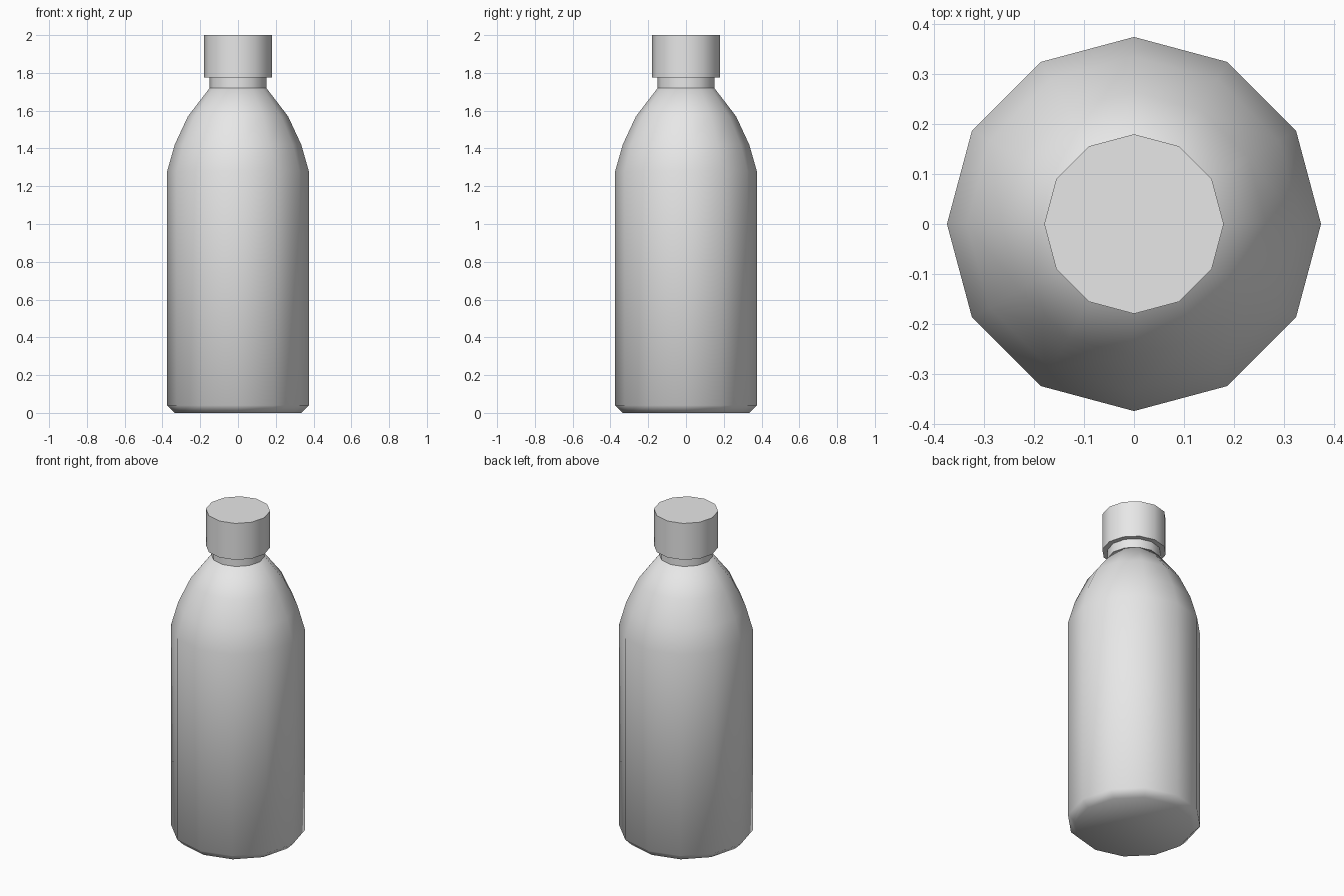
import bpy, bmesh, math

SIDES = 12

cube = bpy.data.objects.get("Cube")
if cube:
    bpy.data.objects.remove(cube, do_unlink=True)

grey = bpy.data.materials.new("light grey")
grey.use_nodes = True
grey.diffuse_color = (0.8, 0.8, 0.8, 1)
grey.node_tree.nodes["Principled BSDF"].inputs["Base Color"].default_value = (0.8, 0.8, 0.8, 1)


def turned(name, profile, smooth_angle):
    """Spin a (radius, height) profile around z and close both ends."""
    bm = bmesh.new()
    rings = []
    for radius, z in profile:
        rings.append([bm.verts.new((radius * math.cos(a), radius * math.sin(a), z))
                      for a in (math.tau * i / SIDES for i in range(SIDES))])
    for low, high in zip(rings, rings[1:]):
        for i in range(SIDES):
            j = (i + 1) % SIDES
            bm.faces.new((low[i], low[j], high[j], high[i]))
    bm.faces.new(rings[0][::-1])
    bm.faces.new(rings[-1])
    mesh = bpy.data.meshes.new(name)
    bm.to_mesh(mesh)
    bm.free()
    mesh.materials.append(grey)
    obj = bpy.data.objects.new(name, mesh)
    bpy.context.collection.objects.link(obj)
    bpy.ops.object.select_all(action='DESELECT')
    obj.select_set(True)
    bpy.context.view_layer.objects.active = obj
    bpy.ops.object.shade_smooth_by_angle(angle=math.radians(smooth_angle))
    return obj


# Body with chamfered foot and rounded shoulder, soft all over up to the neck
turned("bottle_body", [(0.335, 0), (0.375, 0.04), (0.375, 1.28), (0.335, 1.42),
                       (0.265, 1.57), (0.15, 1.72)], 60)

# Short straight neck
turned("bottle_neck", [(0.15, 1.72), (0.15, 1.78)], 40)

# Screw cap
turned("bottle_cap", [(0.18, 1.775), (0.18, 2.0)], 40)
